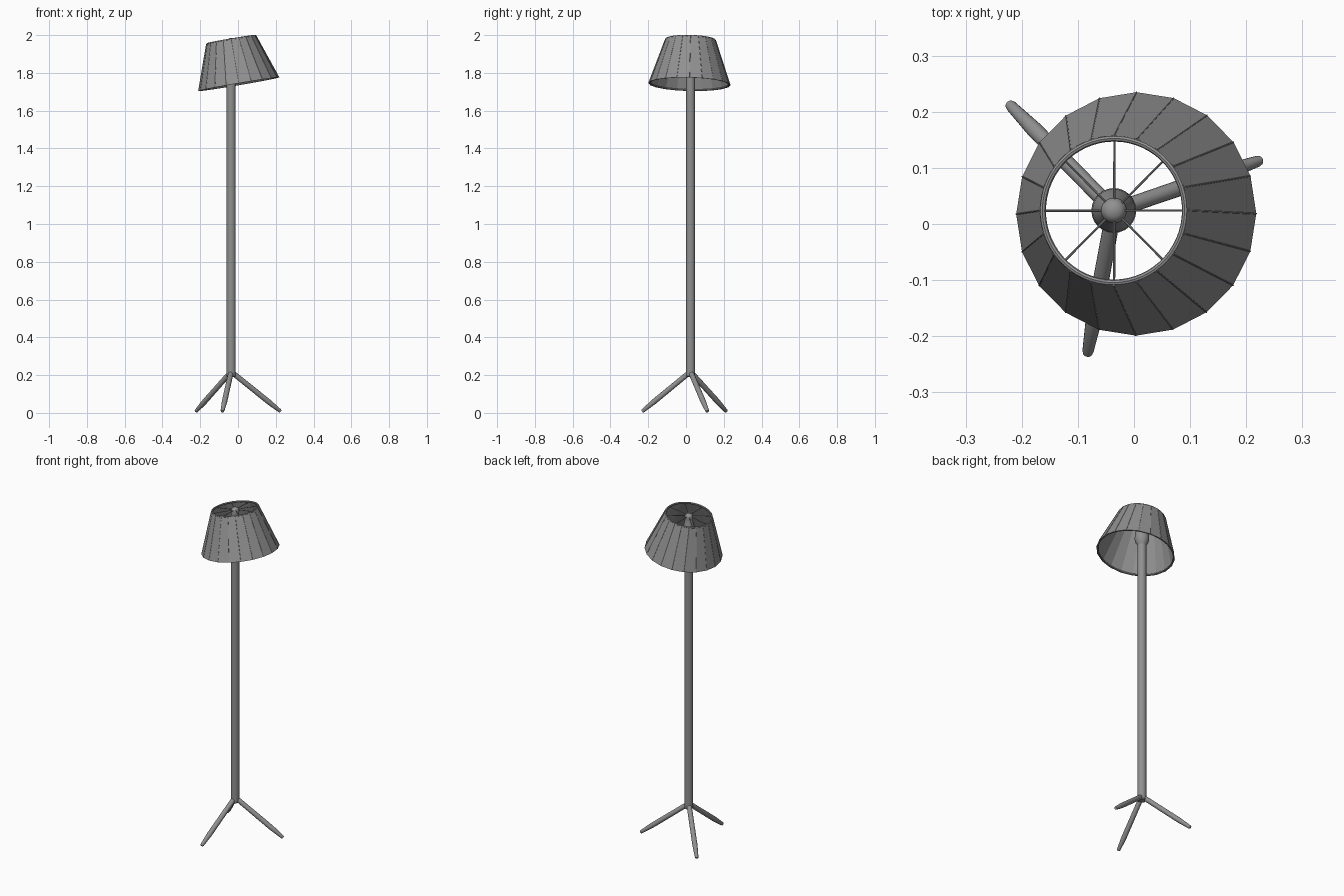
import bpy, bmesh, math
from mathutils import Vector, Matrix

if "Cube" in bpy.data.objects:
    bpy.data.objects.remove(bpy.data.objects["Cube"])

PX, PY = -0.036, 0.024          # pole axis
TOP = Vector((-0.036, 0.024, 1.976))      # centre of the shade's upper rim
AXIS = Vector((-0.040, 0.006, 0.236))     # tilted shade axis
TILT = Matrix.Translation(TOP) @ Vector((0, 0, 1)).rotation_difference(AXIS).to_matrix().to_4x4()
H = AXIS.length

# Dark grey finish for the whole lamp
DARK = bpy.data.materials.new("dark_grey")
DARK.diffuse_color = (0.28, 0.28, 0.28, 1)
DARK.use_nodes = True
DARK.node_tree.nodes["Principled BSDF"].inputs["Base Color"].default_value = DARK.diffuse_color


def lathe(name, profile, sides, matrix, smooth=True, closed=False):
    """Revolve (radius, height) points around local z; radius 0 becomes a pole."""
    bm = bmesh.new()
    rings = []
    for r, z in profile:
        if r == 0:
            rings.append([bm.verts.new((0, 0, z))] * sides)
        else:
            rings.append([bm.verts.new((r * math.cos(2 * math.pi * i / sides),
                                        r * math.sin(2 * math.pi * i / sides), z))
                          for i in range(sides)])
    pairs = list(zip(rings, rings[1:]))
    if closed:
        pairs.append((rings[-1], rings[0]))
    for a, b in pairs:
        for i in range(sides):
            j = (i + 1) % sides
            quad = list(dict.fromkeys((a[i], a[j], b[j], b[i])))
            bm.faces.new(quad)
    bmesh.ops.recalc_face_normals(bm, faces=bm.faces[:])
    me = bpy.data.meshes.new(name)
    bm.to_mesh(me)
    bm.free()
    me.materials.append(DARK)
    ob = bpy.data.objects.new(name, me)
    bpy.context.collection.objects.link(ob)
    ob.matrix_world = matrix
    if smooth:
        bpy.ops.object.select_all(action='DESELECT')
        ob.select_set(True)
        bpy.context.view_layer.objects.active = ob
        bpy.ops.object.shade_smooth_by_angle(angle=math.radians(35))
    return ob


def rod(name, a, b, profile, sides):
    """Lathe along the line a-b; profile heights are fractions of its length."""
    a, b = Vector(a), Vector(b)
    d = b - a
    m = Matrix.Translation(a) @ d.to_track_quat('Z', 'Y').to_matrix().to_4x4()
    return lathe(name, [(r, t * d.length) for r, t in profile], sides, m)


def rim(name, radius, z, minor):
    """Wire ring around the shade axis."""
    prof = [(radius + minor * math.cos(k * math.pi / 4), z + minor * math.sin(k * math.pi / 4))
            for k in range(8)]
    return lathe(name, prof, 60, TILT, closed=True)


# Pole
lathe("pole", [(0, 0.19), (0.020, 0.19), (0.024, 0.195), (0.024, 1.81), (0, 1.81)],
      24, Matrix.Translation((PX, PY, 0)))

# Bulb flaring out of the pole, and finial
lathe("bulb", [(0, 1.80), (0.024, 1.80), (0.028, 1.808), (0.036, 1.822), (0.040, 1.84),
               (0.038, 1.868), (0.031, 1.905), (0.024, 1.935), (0.022, 1.95), (0, 1.95)],
      24, Matrix.Translation((PX, PY, 0)))
lathe("finial", [(0, 1.945), (0.022, 1.945), (0.023, 1.965), (0.020, 1.976),
                 (0.012, 1.983), (0, 1.985)], 24, Matrix.Translation((PX, PY, 0)))

# Tripod legs with tapered feet
for i, (deg, reach) in enumerate([(134.5, 0.266), (18.9, 0.276), (259.6, 0.260)]):
    c, s = math.cos(math.radians(deg)), math.sin(math.radians(deg))
    rod(f"leg_{i + 1}", (PX + 0.008 * c, PY + 0.008 * s, 0.212),
        (PX + reach * c, PY + reach * s, 0.008),
        [(0, 0), (0.012, 0), (0.014, 0.05), (0.0145, 0.75), (0.010, 0.98), (0.008, 1), (0, 1)], 16)

# Faceted 20-sided shade with a thin wall
lathe("shade", [(0.134, 0), (0.217, -H), (0.214, -H), (0.131, 0)], 20, TILT,
      smooth=False, closed=True)

# Thin seam ribs along the shade's corners
for k in range(20):
    a = k * math.pi / 10
    d = Vector((math.cos(a), math.sin(a), 0))
    rod(f"shade_rib_{k + 1}", TILT @ (d * 0.1335), TILT @ (d * 0.2168 + Vector((0, 0, -H))),
        [(0, 0), (0.0014, 0), (0.0014, 1), (0, 1)], 6)

# Wire rims of the shade
rim("upper_rim", 0.1285, -0.002, 0.0055)
rim("lower_rim", 0.209, -H + 0.004, 0.004)

# Eight spokes from finial to upper rim
for k in range(8):
    a = k * math.pi / 4
    d = Vector((math.cos(a), math.sin(a), 0))
    rod(f"spoke_{k + 1}", TILT @ (d * 0.012 + Vector((0, 0, -0.005))),
        TILT @ (d * 0.127 + Vector((0, 0, -0.005))),
        [(0, 0), (0.002, 0), (0.002, 1), (0, 1)], 8)
